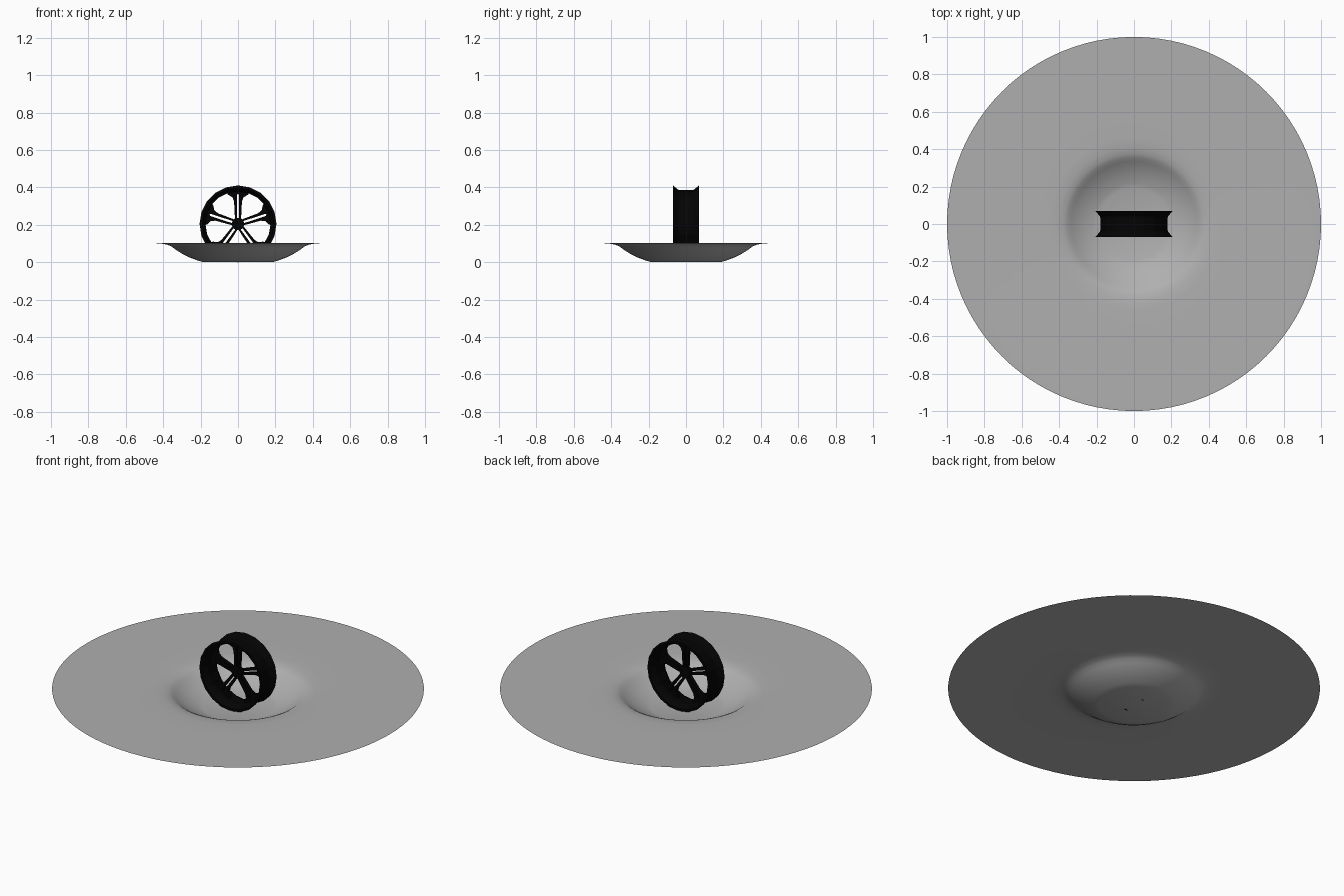
import bpy, bmesh, math
from mathutils import Matrix, Vector

if "Cube" in bpy.data.objects:
    bpy.data.objects.remove(bpy.data.objects["Cube"])

WHEEL_Z = 0.205
SIDES = 20


def paint(name, value):
    mat = bpy.data.materials.new(name)
    mat.diffuse_color = (value, value, value, 1)
    mat.use_nodes = True
    mat.node_tree.nodes["Principled BSDF"].inputs["Base Color"].default_value = mat.diffuse_color
    return mat


black = paint("black_paint", 0.001)
grey = paint("ground_grey", 0.43)


def finish(bm, name, mat):
    bmesh.ops.recalc_face_normals(bm, faces=bm.faces)
    mesh = bpy.data.meshes.new(name)
    bm.to_mesh(mesh)
    bm.free()
    ob = bpy.data.objects.new(name, mesh)
    bpy.context.collection.objects.link(ob)
    mesh.materials.append(mat)
    return ob


def smooth(ob, angle):
    bpy.ops.object.select_all(action='DESELECT')
    ob.select_set(True)
    bpy.context.view_layer.objects.active = ob
    bpy.ops.object.shade_smooth_by_angle(angle=math.radians(angle))


def lathe(bm, profile, sides, closed):
    """Revolve (radius, height) points around z."""
    rings = []
    for r, h in profile:
        rings.append([bm.verts.new((r * math.cos(2 * math.pi * i / sides),
                                    r * math.sin(2 * math.pi * i / sides), h))
                      for i in range(sides)])
    pairs = list(zip(rings, rings[1:]))
    if closed:
        pairs.append((rings[-1], rings[0]))
    for a, b in pairs:
        for i in range(sides):
            j = (i + 1) % sides
            bm.faces.new((a[i], a[j], b[j], b[i]))
    return rings


def prism(bm, outline, y0, y1, angle):
    """Extrude an x/z outline along y, turned about the axle."""
    rot = Matrix.Rotation(angle, 4, 'Y')
    up = Vector((0, 0, WHEEL_Z))
    front = [bm.verts.new(rot @ Vector((x, y0, z)) + up) for x, z in outline]
    back = [bm.verts.new(rot @ Vector((x, y1, z)) + up) for x, z in outline]
    bm.faces.new(front)
    bm.faces.new(back[::-1])
    n = len(outline)
    for i in range(n):
        j = (i + 1) % n
        bm.faces.new((front[i], back[i], back[j], front[j]))


# Ground sheet with a round dent
bm = bmesh.new()
ground_profile = [(0.19, 0.002), (0.22, 0.011), (0.26, 0.026), (0.30, 0.046),
                  (0.335, 0.069), (0.355, 0.084), (0.375, 0.093), (0.41, 0.1),
                  (0.46, 0.103), (0.6, 0.104), (1.0, 0.104)]
rings = lathe(bm, ground_profile, 96, False)
bm.faces.new(rings[0])
ground = finish(bm, "dented_ground", grey)
# keep the sheet facing upward
if sum(p.normal.z for p in ground.data.polygons) < 0:
    ground.data.flip_normals()
smooth(ground, 40)

# Wheel rim: flared lips and a sunken barrel
bm = bmesh.new()
half = [(0.180, -0.034), (0.184, -0.044), (0.193, -0.054), (0.2055, -0.069)]
inner = [(0.192, -0.069), (0.181, -0.052), (0.174, -0.034)]
rim_profile = ([(r, -h) for r, h in reversed(half)] + half + inner
               + [(r, -h) for r, h in reversed(inner)])
lathe(bm, rim_profile, SIDES, True)
# a corner, not a flat side, rests on the ground
bm.transform(Matrix.Translation((0, 0, WHEEL_Z)) @ Matrix.Rotation(math.pi / 2, 4, 'X'))
finish(bm, "wheel_rim", black)

# Five split spokes, each a mirrored pair of bars flaring into the rim
bar = [(0.006, 0.02), (0.016, 0.02), (0.021, 0.12), (0.03, 0.143), (0.052, 0.155),
       (0.062, 0.167), (0.0, 0.178), (0.0, 0.16), (0.006, 0.155)]
bm = bmesh.new()
for k in range(5):
    for side in (1, -1):
        prism(bm, [(side * x, z) for x, z in bar], -0.011, 0.009, k * 2 * math.pi / 5)
finish(bm, "wheel_spokes", black)

# Hub with centre cap and lug nuts
bm = bmesh.new()


def axle_disc(radius, y0, y1, sides, x=0.0, z=0.0):
    place = (Matrix.Translation((x, (y0 + y1) / 2, WHEEL_Z + z))
             @ Matrix.Rotation(math.pi / 2, 4, 'X'))
    bmesh.ops.create_cone(bm, cap_ends=True, segments=sides, radius1=radius,
                          radius2=radius, depth=y1 - y0, matrix=place)


axle_disc(0.033, -0.014, 0.013, 20)
axle_disc(0.012, -0.019, -0.012, 16)
for k in range(5):
    a = math.pi / 2 + (k + 0.5) * 2 * math.pi / 5
    axle_disc(0.005, -0.018, -0.012, 6, 0.022 * math.cos(a), 0.022 * math.sin(a))
finish(bm, "wheel_hub", black)
